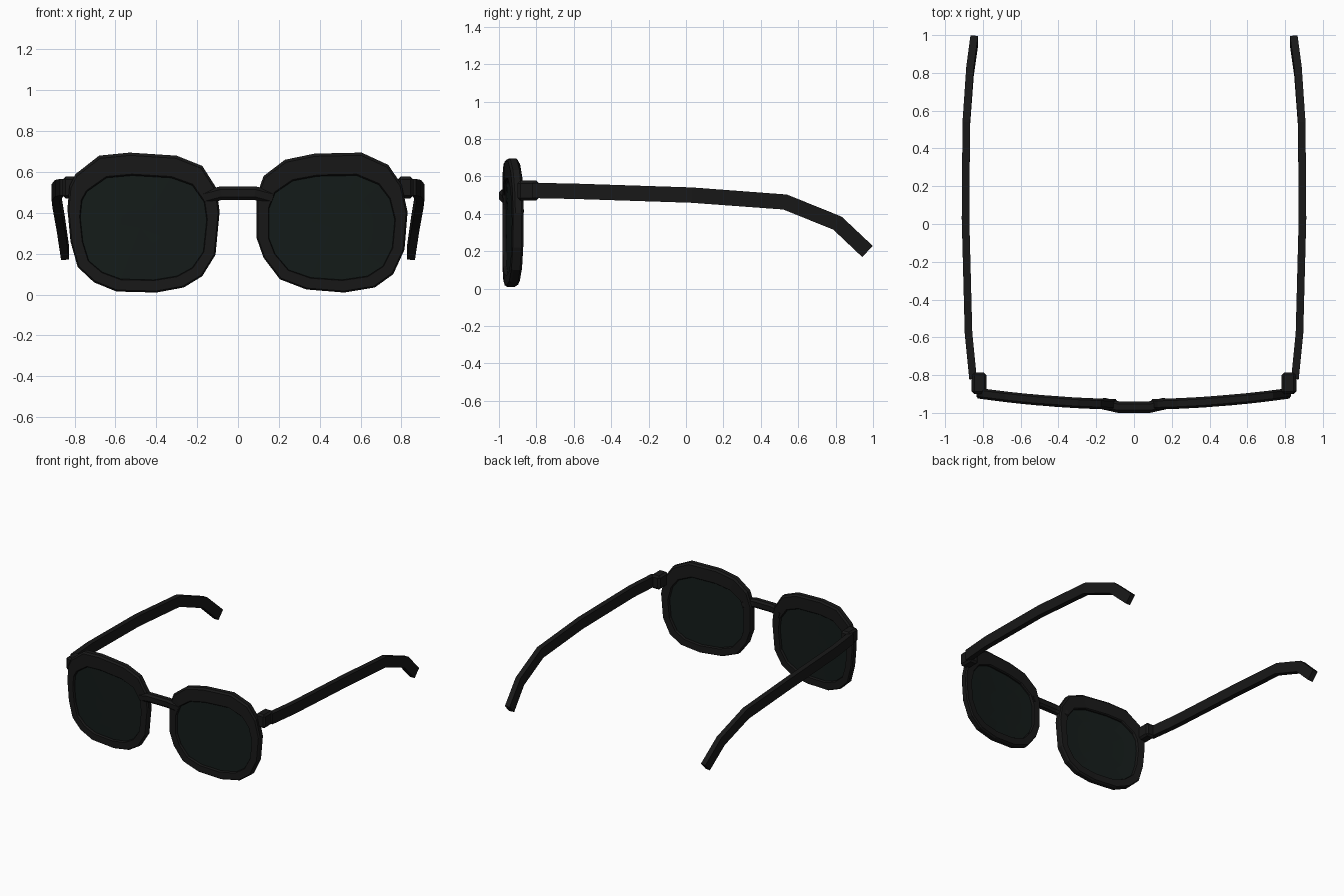
import bpy, bmesh
from mathutils import Vector

if "Cube" in bpy.data.objects:
    bpy.data.objects.remove(bpy.data.objects["Cube"])


def material(name, rgb):
    m = bpy.data.materials.new(name)
    m.diffuse_color = (*rgb, 1)
    m.use_nodes = True
    m.node_tree.nodes["Principled BSDF"].inputs["Base Color"].default_value = m.diffuse_color
    return m


BLACK = material("black_plastic", (0.009, 0.009, 0.009))
TINT = material("tinted_glass", (0.007, 0.011, 0.010))


def finish(name, bm, mat):
    bmesh.ops.recalc_face_normals(bm, faces=bm.faces)
    me = bpy.data.meshes.new(name)
    bm.to_mesh(me)
    bm.free()
    me.materials.append(mat)
    ob = bpy.data.objects.new(name, me)
    bpy.context.collection.objects.link(ob)
    return ob


def bridge_rings(bm, a, b):
    n = len(a)
    for i in range(n):
        j = (i + 1) % n
        bm.faces.new((a[i], a[j], b[j], b[i]))


def wrap(x):
    # gentle backward curve of the front
    return -0.955 + 0.06 * (x / 0.83) ** 2


def inset(outline, s):
    # s = 0 gives the outer rim edge, s = 1 the lens opening
    xs, zs = [p[0] for p in outline], [p[1] for p in outline]
    cx, cz = (min(xs) + max(xs)) / 2, (min(zs) + max(zs)) / 2
    kx, kz = 1 - 0.17 * s, 1 - 0.255 * s
    return [(cx + (x - cx) * kx, cz + (z - cz) * kz - 0.025 * s) for x, z in outline]


def rim(name, outline):
    bm = bmesh.new()
    section = [(0, -.017), (.12, -.028), (.94, -.028), (1, -.02),
               (1, .02), (.94, .028), (.12, .028), (0, .017)]
    rings = [[bm.verts.new((x, wrap(x) + d, z)) for x, z in inset(outline, s)]
             for s, d in section]
    for i, ring in enumerate(rings):
        bridge_rings(bm, ring, rings[(i + 1) % len(rings)])
    finish(name, bm, BLACK)


def lens(name, outline):
    bm = bmesh.new()
    edge = inset(outline, 0.99)
    cx = sum(p[0] for p in edge) / len(edge)
    cz = sum(p[1] for p in edge) / len(edge)
    sides = []
    for d in (-.009, .009):
        rings = []
        for k in (1, .66, .33):
            pts = [(cx + (x - cx) * k, cz + (z - cz) * k) for x, z in edge]
            rings.append([bm.verts.new((x, wrap(x) + d, z)) for x, z in pts])
        for a, b in zip(rings, rings[1:]):
            bridge_rings(bm, a, b)
        mid = bm.verts.new((cx, wrap(cx) + d, cz))
        for i, v in enumerate(rings[-1]):
            bm.faces.new((v, rings[-1][(i + 1) % len(edge)], mid))
        sides.append(rings[0])
    bridge_rings(bm, *sides)
    finish(name, bm, TINT)


def sweep(name, path, across, section):
    # section points are (across, up) offsets, kept square to the path
    bm = bmesh.new()
    pts = [Vector(p) for p in path]
    rings = []
    for i, p in enumerate(pts):
        d0 = (p - pts[max(i - 1, 0)]).normalized()
        d1 = (pts[min(i + 1, len(pts) - 1)] - p).normalized()
        t = (d0 + d1).normalized()
        a = (Vector(across) - t * t.dot(Vector(across))).normalized()
        u = a.cross(t)
        rings.append([bm.verts.new(p + a * m + u * n) for m, n in section])
    for a, b in zip(rings, rings[1:]):
        bridge_rings(bm, a, b)
    bm.faces.new(rings[0])
    bm.faces.new(rings[-1])
    finish(name, bm, BLACK)


# rims and lenses
LEFT = [(-.68, .68), (-.53, .695), (-.30, .68), (-.175, .63), (-.105, .52),
        (-.09, .405), (-.11, .195), (-.175, .09), (-.265, .035), (-.40, .01),
        (-.595, .015), (-.705, .06), (-.785, .135), (-.82, .26), (-.835, .42),
        (-.825, .53), (-.795, .59)]
RIGHT = [(.125, .58), (.23, .66), (.375, .69), (.605, .695), (.735, .635),
         (.80, .54), (.83, .405), (.815, .22), (.76, .10), (.67, .035),
         (.52, .01), (.335, .025), (.205, .075), (.125, .18), (.09, .28),
         (.09, .48)]
for side, outline in (("left", LEFT), ("right", RIGHT)):
    rim(side + "_rim", outline)
    lens(side + "_lens", outline)

# nose bridge
oct_section = [(-.03, -.018), (-.016, -.033), (.016, -.033), (.03, -.018),
               (.03, .018), (.016, .033), (-.016, .033), (-.03, .018)]
sweep("nose_bridge", [(-.165, -.95, .475), (-.08, -.97, .497),
                      (.08, -.97, .497), (.165, -.95, .475)], (0, 1, 0), oct_section)

# hinges and temple arms
for side, s in (("left", -1), ("right", 1)):
    bm = bmesh.new()
    bmesh.ops.create_cube(bm, size=1)
    for v in bm.verts:
        v.co = (s * .82 + v.co.x * .078, -.843 + v.co.y * .114, .524 + v.co.z * .106)
    bmesh.ops.bevel(bm, geom=bm.edges[:], offset=.014, segments=1, affect='EDGES')
    finish(side + "_hinge", bm, BLACK)
    path = [(.852, -.82, .525), (.876, -.58, .52), (.892, .03, .50),
            (.888, .53, .463), (.868, .81, .35), (.846, .969, .20)]
    sweep(side + "_temple_arm", [(s * x, y, z) for x, y, z in path], (1, 0, 0),
          [(-.02, -.041), (.02, -.041), (.02, .041), (-.02, .041)])
